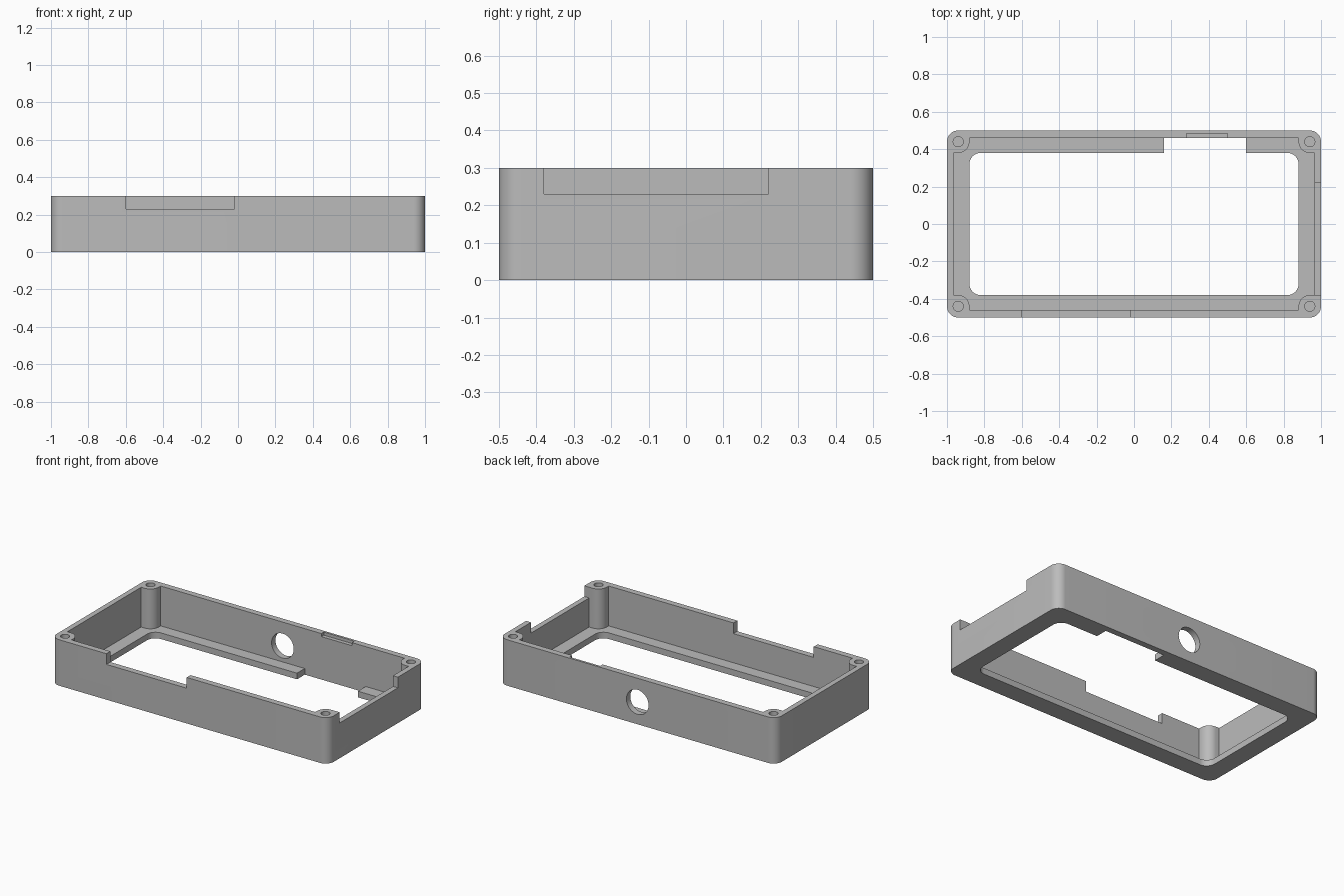
import bpy, bmesh
from math import sin, cos, pi, radians

cube = bpy.data.objects.get("Cube")
if cube:
    bpy.data.objects.remove(cube, do_unlink=True)

grey = bpy.data.materials.new("matte grey")
grey.use_nodes = True
colour = (0.5, 0.5, 0.5, 1)
grey.diffuse_color = colour
grey.node_tree.nodes["Principled BSDF"].inputs["Base Color"].default_value = colour


def arc(cx, cy, r, start, end, steps=12):
    angles = [radians(start + (end - start) * i / steps) for i in range(steps + 1)]
    return [(cx + r * cos(a), cy + r * sin(a)) for a in angles]


def mirrored(quadrant):
    """Repeat a first-quadrant outline (anticlockwise) around all four corners."""
    flip = quadrant[::-1]
    return (quadrant + [(-x, y) for x, y in flip]
            + [(-x, -y) for x, y in quadrant] + [(x, -y) for x, y in flip])


def rounded(w, d, r):
    return mirrored(arc(w - r, d - r, r, 0, 90))


def prism(name, outline, z0, z1):
    bm = bmesh.new()
    face = bm.faces.new([bm.verts.new((x, y, z0)) for x, y in outline])
    grown = bmesh.ops.extrude_face_region(bm, geom=[face])
    top = [v for v in grown["geom"] if isinstance(v, bmesh.types.BMVert)]
    bmesh.ops.translate(bm, vec=(0, 0, z1 - z0), verts=top)
    bmesh.ops.recalc_face_normals(bm, faces=bm.faces)
    mesh = bpy.data.meshes.new(name)
    bm.to_mesh(mesh)
    bm.free()
    mesh.materials.append(grey)
    obj = bpy.data.objects.new(name, mesh)
    bpy.context.collection.objects.link(obj)
    return obj


def box(name, x0, x1, y0, y1, z0, z1):
    return prism(name, [(x0, y0), (x1, y0), (x1, y1), (x0, y1)], z0, z1)


def cut(target, cutter):
    cutter.hide_render = True
    mod = target.modifiers.new("cut", 'BOOLEAN')
    mod.operation = 'DIFFERENCE'
    mod.solver = 'EXACT'
    mod.object = cutter
    bpy.context.view_layer.objects.active = target
    bpy.ops.object.modifier_apply(modifier=mod.name)
    bpy.data.objects.remove(cutter, do_unlink=True)


H, FLOOR, SILL = 0.30, 0.04, 0.23
PX, PY, PR = 0.94, 0.44, 0.06      # corner post centre and radius

# Outer shell
frame = prism("enclosure_frame", rounded(1.0, 0.5, 0.06), 0, H)

# Cavity, leaving round posts in the corners
corner = [(0.965, PY - PR)] + arc(PX, PY, PR, 270, 180) + [(PX - PR, 0.46)]
cut(frame, prism("cavity", mirrored(corner), FLOOR, H + 0.1))

# Window in the floor, leaving a flange
cut(frame, prism("floor_window", rounded(0.88, 0.38, 0.06), -0.1, FLOOR + 0.02))

# Gap in the back flange
cut(frame, box("flange_gap", 0.16, 0.60, 0.3, 0.46, -0.1, FLOOR + 0.02))

# Notches in the front wall and left wall
cut(frame, box("front_notch", -0.60, -0.02, -0.6, -0.43, SILL, H + 0.1))
cut(frame, box("side_notch", 0.93, 1.1, -0.38, 0.22, SILL, H + 0.1))

# Shallow recess in the back rim
cut(frame, box("rim_recess", 0.28, 0.50, 0.43, 0.485, H - 0.02, H + 0.1))

# Blind screw holes in the posts
for sx in (-1, 1):
    for sy in (-1, 1):
        hole = arc(sx * PX, sy * PY, 0.027, 0, 345, 23)
        cut(frame, prism("screw_hole", hole, 0.06, H + 0.1))

# Round port through the back wall
port = prism("port", arc(0, 0, 0.08, 0, 352.5, 47), -0.06, 0.06)
port.rotation_euler.x = pi / 2
port.location = (0, 0.48, 0.145)
cut(frame, port)

# Smooth rounded walls, sharp edges
bpy.ops.object.select_all(action='DESELECT')
frame.select_set(True)
bpy.context.view_layer.objects.active = frame
bpy.ops.object.shade_smooth_by_angle(angle=radians(30))
